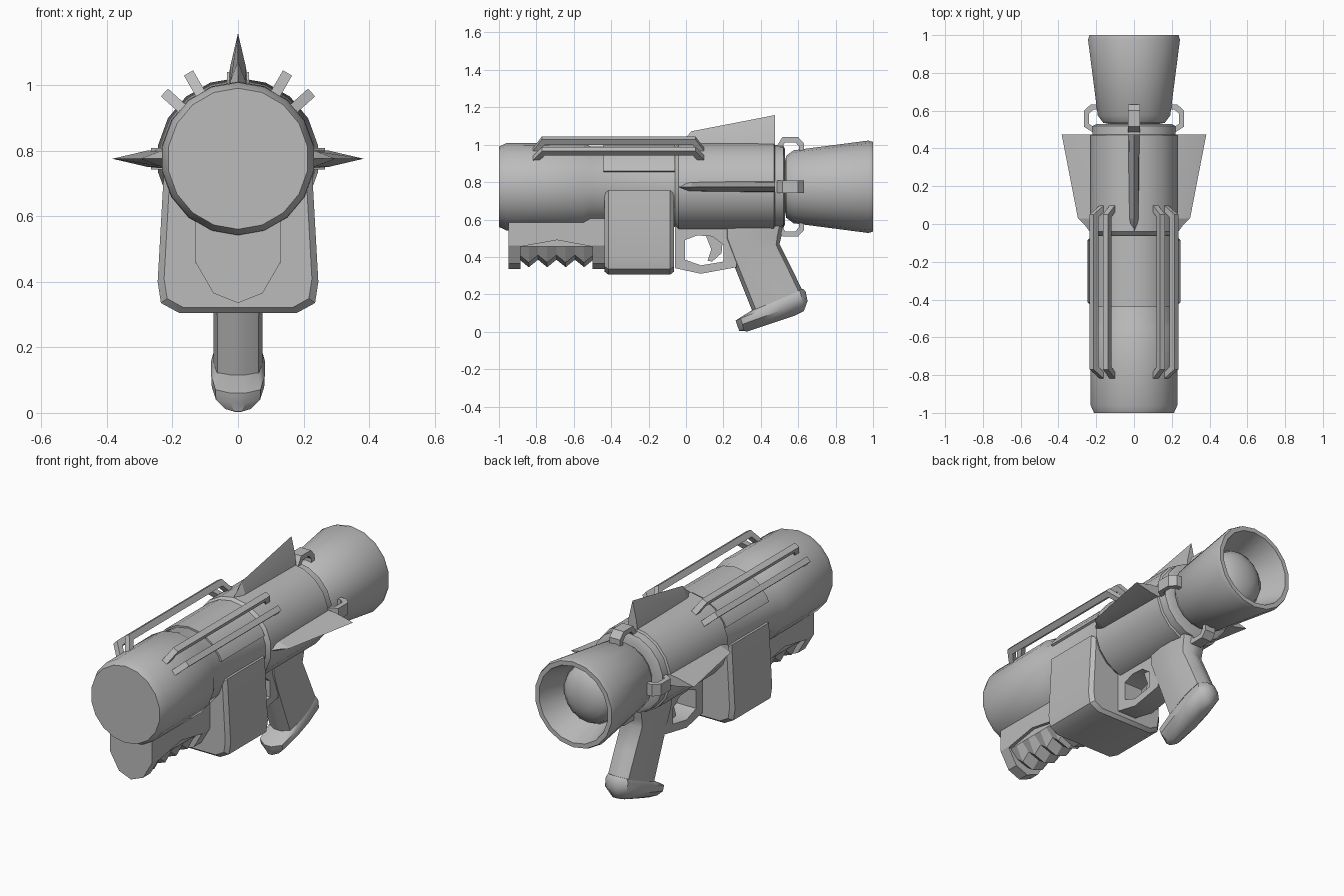
import bpy
import bmesh
from math import sin, cos, pi, radians

cube = bpy.data.objects.get("Cube")
if cube:
    bpy.data.objects.remove(cube, do_unlink=True)

AXIS = 0.775   # height of the barrel axis
SIDES = 18

grey = bpy.data.materials.new("plain grey")
grey.use_nodes = True
grey.diffuse_color = (0.5, 0.5, 0.5, 1)
grey.node_tree.nodes["Principled BSDF"].inputs["Base Color"].default_value = (0.5, 0.5, 0.5, 1)


def loft(name, rings, cyclic=False, smooth=30):
    """Skin a list of equal-length rings; cap the ends unless cyclic."""
    bm = bmesh.new()
    rows = [[bm.verts.new(p) for p in ring] for ring in rings]
    pairs = list(zip(rows, rows[1:]))
    if cyclic:
        pairs.append((rows[-1], rows[0]))
    else:
        bm.faces.new(rows[0])
        bm.faces.new(rows[-1])
    for a, b in pairs:
        for i in range(len(a)):
            j = (i + 1) % len(a)
            bm.faces.new((a[i], a[j], b[j], b[i]))
    bmesh.ops.recalc_face_normals(bm, faces=bm.faces)
    mesh = bpy.data.meshes.new(name)
    bm.to_mesh(mesh)
    bm.free()
    mesh.materials.append(grey)
    mesh.shade_smooth()
    mesh.set_sharp_from_angle(angle=radians(smooth))
    obj = bpy.data.objects.new(name, mesh)
    bpy.context.collection.objects.link(obj)
    return obj


def polar(t, y, r, deg):
    """Point at radius r, turned deg from straight up, shifted sideways by t."""
    a = radians(deg)
    return (t * cos(a) + r * sin(a), y, AXIS - t * sin(a) + r * cos(a))


def revolve(name, profile):
    return loft(name, [[polar(0, y, r, 360 * i / SIDES) for i in range(SIDES)]
                       for y, r in profile])


def radial_plate(name, outline, half, deg):
    """Outline in (y, radius), thickened sideways and turned about the barrel."""
    return loft(name, [[polar(t, y, r, deg) for y, r in outline] for t in (-half, half)])


def mirrored(points):
    """Complete a half cross-section listed from +x down to the centre line."""
    return points + [(-x, z) for x, z in reversed(points) if x > 0]


def section(y, points):
    return [(x, y, z) for x, z in points]


# Barrel, rear nozzle and the dome inside it
revolve("barrel", [(-1, .215), (-.96, .233), (-.55, .235), (-.51, .215), (-.06, .215),
                   (-.04, .235), (.47, .235), (.475, .224), (.52, .222), (.53, .2),
                   (.53, .14), (.6, .14)])
revolve("rear_nozzle", [(.53, .13), (.535, .165), (.575, .195), (.975, .247), (1, .24),
                        (1, .215), (.84, .165)])
revolve("nozzle_dome", [(.83, .165), (.87, .15), (.9, .115), (.92, .065), (.925, .015)])

# Saddle plate over the middle of the barrel
loft("saddle_plate", [[polar(0, y, r, d) for y, r in
                       ((-.44, .2), (-.06, .2), (-.06, .224), (-.44, .224))]
                      for d in (-68, -60, -40, -20, 0, 20, 40, 60, 68)])

# Pointed fins on top and both sides
for side, deg in (("top", 0), ("left", 90), ("right", -90)):
    rings = []
    for y, w, tip in ((-.04, .003, .235), (.0, .028, .265), (.03, .03, .297), (.475, .033, .383)):
        mid = .19 + (tip - .19) * .45
        rings.append([polar(t, y, r, deg) for t, r in
                      ((-w, .19), (-w * .75, mid), (0, tip), (w * .75, mid), (w, .19))])
    loft(side + "_fin", rings, smooth=15)

# Bent brackets joining barrel and nozzle
bracket = [(.48, .21), (.515, .265), (.6, .265), (.632, .23), (.632, .185),
           (.605, .185), (.605, .215), (.585, .238), (.53, .238), (.505, .2)]
for side, deg in (("top", 0), ("left", 90), ("bottom", 180), ("right", -90)):
    radial_plate(side + "_bracket", bracket, .033, deg)

# Two rails on each shoulder
rail = [(-.825, .22), (-.77, .302), (.05, .302), (.105, .22),
        (.07, .22), (.035, .268), (-.755, .268), (-.79, .22)]
for side, sign in (("left", 1), ("right", -1)):
    for place, deg in (("upper", 30), ("lower", 48)):
        radial_plate(f"{side}_{place}_rail", rail, .016, sign * deg)

# Magazine box with chamfered ends
box = mirrored([(.225, .755), (.245, .4), (.235, .335), (.18, .305)])
inset = [(x * .92, .53 + (z - .53) * .93) for x, z in box]
loft("magazine", [section(-.435, inset), section(-.415, box),
                  section(-.085, box), section(-.065, inset)])

# Fore grip: end blocks, arched upper body, ridged core
block = mirrored([(.13, .64), (.13, .46), (.075, .365), (0, .335)])
loft("fore_grip_front", [section(-.95, block), section(-.885, block)])
loft("fore_grip_rear", [section(-.5, block), section(-.435, block)])
loft("fore_grip_top", [section(y, [(.13, .64), (.13, z), (-.13, z), (-.13, .64)])
                       for y, z in ((-.885, .455), (-.69, .49), (-.5, .455))])
core = []
for i in range(9):
    low = .385 if i % 2 == 0 else .345
    core.append(section(-.89 + .395 * i / 8,
                        mirrored([(.112, .52), (.112, .455), (.068, low + .025), (0, low)])))
loft("fore_grip_ridges", core, smooth=20)

# Trigger guard as a closed loop, with the trigger inside
outer = [(-.06, .58), (.06, .59), (.16, .59), (.27, .58), (.27, .345), (.08, .31), (-.06, .34)]
inner = [(-.005, .49), (.06, .515), (.14, .51), (.2, .465), (.2, .375), (.08, .355), (-.005, .385)]
loft("trigger_guard", [[(x, y, z) for y, z in path] for x, path in
                       ((-.06, outer), (.06, outer), (.06, inner), (-.06, inner))], cyclic=True)
trigger = [(.1, .53), (.2, .53), (.19, .42), (.14, .375), (.115, .38), (.135, .44)]
loft("trigger", [[(x, y, z) for y, z in trigger] for x in (-.02, .02)])


def grip_ring(front, back, half):
    """Rounded-box ring between a front and a back (y, z) point."""
    ring = []
    for i in range(12):
        a = 2 * pi * (i + .5) / 12
        u, v = cos(a), sin(a)
        k = (u ** 4 + v ** 4) ** -.25
        f = .5 + .5 * max(-1, min(1, u * k * 1.02))
        ring.append((max(-1, min(1, v * k)) * half,
                     front[0] + (back[0] - front[0]) * f,
                     front[1] + (back[1] - front[1]) * f))
    return ring


# Pistol grip with its flared foot
loft("pistol_grip", [grip_ring(*r) for r in (
    ((.2, .6), (.53, .6), .085), ((.2, .5), (.51, .51), .08), ((.245, .385), (.5, .47), .076),
    ((.295, .26), (.56, .35), .075), ((.355, .11), (.62, .225), .075))], smooth=35)
loft("grip_foot", [grip_ring(*r) for r in (
    ((.36, .12), (.625, .23), .07), ((.265, .06), (.64, .215), .082),
    ((.275, .03), (.65, .165), .08), ((.285, .004), (.63, .11), .045),
    ((.33, .002), (.58, .085), .015))], smooth=40)
